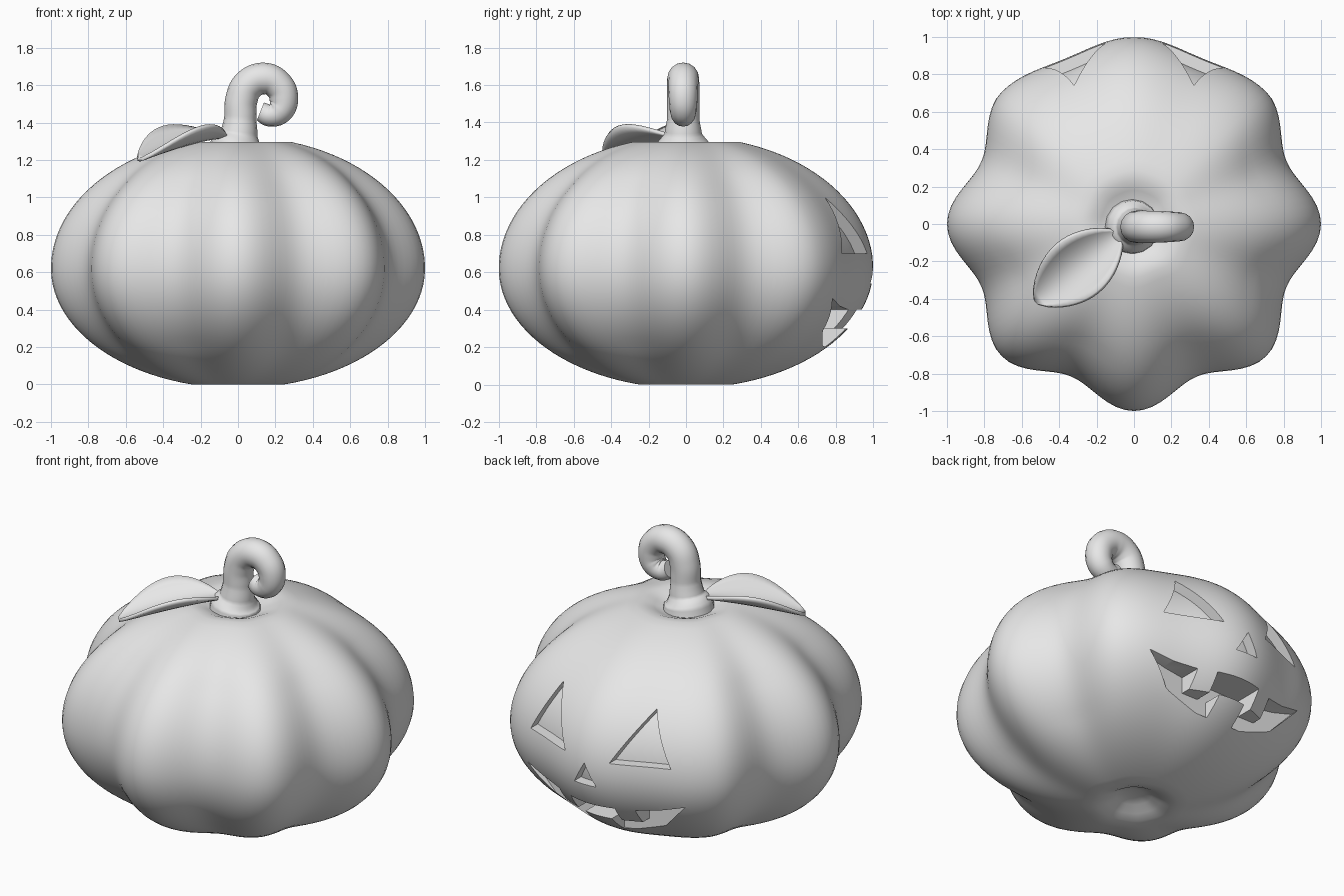
import bpy, bmesh, math
from math import sin, cos, pi, sqrt

cube = bpy.data.objects.get("Cube")
if cube:
    bpy.data.objects.remove(cube)

grey = bpy.data.materials.new("plain_grey")
grey.use_nodes = True
grey.diffuse_color = (0.8, 0.8, 0.8, 1)
grey.node_tree.nodes["Principled BSDF"].inputs["Base Color"].default_value = (0.8, 0.8, 0.8, 1)


def add_mesh(name, bm):
    bmesh.ops.recalc_face_normals(bm, faces=bm.faces)
    mesh = bpy.data.meshes.new(name)
    bm.to_mesh(mesh)
    bm.free()
    obj = bpy.data.objects.new(name, mesh)
    bpy.context.collection.objects.link(obj)
    mesh.materials.append(grey)
    return obj


def activate(obj):
    bpy.ops.object.select_all(action='DESELECT')
    obj.select_set(True)
    bpy.context.view_layer.objects.active = obj


def smooth(obj, degrees):
    activate(obj)
    bpy.ops.object.shade_smooth_by_angle(angle=math.radians(degrees))


def cut(obj, cutter):
    mod = obj.modifiers.new("cut", 'BOOLEAN')
    mod.operation, mod.solver, mod.object = 'DIFFERENCE', 'EXACT', cutter
    activate(obj)
    bpy.ops.object.modifier_apply(modifier=mod.name)


def prism(name, outline, y0, y1):
    # Outline in x and z, pushed along y
    bm = bmesh.new()
    face = bm.faces.new([bm.verts.new((x, y0, z)) for x, z in outline])
    new = bmesh.ops.extrude_face_region(bm, geom=[face])["geom"]
    verts = [v for v in new if isinstance(v, bmesh.types.BMVert)]
    bmesh.ops.translate(bm, vec=(0, y1 - y0, 0), verts=verts)
    bmesh.ops.triangulate(bm, faces=[f for f in bm.faces if len(f.verts) > 4])
    return add_mesh(name, bm)


# Pumpkin: squashed profile with dents at both ends
def profile(steps=44):
    pts = [(0.05, 0.07), (0.1, 0.055), (0.15, 0.025), (0.2, 0.006)]
    for i in range(steps + 1):
        a = -1.32 + i / steps * 2.6
        height = 0.64 if a < 0 else 0.705
        pts.append((cos(a), 0.62 + height * sin(a)))
    return pts + [(0.23, 1.294), (0.18, 1.275), (0.12, 1.25), (0.05, 1.245)]


def pumpkin(name, inset=0.0, sides=128):
    bm = bmesh.new()
    rings = []
    for r, z in profile():
        ring = []
        for i in range(sides):
            a = 2 * pi * i / sides
            # Ribs are shallow on the carved side
            depth = 0.042 if sin(a) > 0.708 else 0.118
            rib = depth * (1 - cos(8 * a)) / 2 * min(1, r * 1.3)
            k = r * (1 - rib) * (1 - inset)
            ring.append(bm.verts.new((k * cos(a), k * sin(a), 0.62 + (z - 0.62) * (1 - inset))))
        rings.append(ring)
    for low, high in zip(rings, rings[1:]):
        for i in range(sides):
            j = (i + 1) % sides
            bm.faces.new((low[i], low[j], high[j], high[i]))
    for ring in (rings[0], rings[-1]):
        bm.faces.new(ring)
    return add_mesh(name, bm)


body = pumpkin("pumpkin_body")
core = pumpkin("core_helper", 0.065)

# Carved eyes and nose: shallow pockets that follow the skin
cutters = []
for side in (-1, 1):
    eye = [(side * 0.15, 0.7), (side * 0.48, 0.7), (side * 0.32, 1.0)]
    cutters.append(prism("eye_cutter", eye, 0.5, 1.2))
cutters.append(prism("nose_cutter", [(-0.075, 0.54), (0.075, 0.54), (0, 0.675)], 0.5, 1.2))
for c in cutters:
    cut(c, core)

# Carved grin with two upper teeth and one lower tooth, flat at the back
half = [(0.09, 0.3), (0.09, 0.2), (0.22, 0.215), (0.38, 0.29), (0.54, 0.46),
        (0.4, 0.42), (0.26, 0.4), (0.26, 0.3), (0.15, 0.3), (0.15, 0.4)]
mouth = half + [(-x, z) for x, z in reversed(half)]
cutters.append(prism("mouth_cutter", mouth, 0.73, 1.2))
for c in cutters:
    cut(body, c)
for helper in cutters + [core]:
    bpy.data.objects.remove(helper)
smooth(body, 35)

# Curled stem: tapered tube along a spiral
path = [(-0.01, 1.235, 0.15), (-0.005, 1.29, 0.14), (0.005, 1.34, 0.1), (0.012, 1.42, 0.086),
        (0.018, 1.52, 0.086), (0.055, 1.6, 0.086), (0.14, 1.635, 0.085), (0.215, 1.6, 0.08),
        (0.245, 1.53, 0.077), (0.225, 1.465, 0.072), (0.17, 1.44, 0.062), (0.12, 1.46, 0.05)]
curve = bpy.data.curves.new("stem", 'CURVE')
curve.dimensions = '3D'
curve.bevel_depth = 1
curve.bevel_resolution = 6
curve.use_fill_caps = True
spline = curve.splines.new('BEZIER')
spline.resolution_u = 8
spline.bezier_points.add(len(path) - 1)
for p, (x, z, r) in zip(spline.bezier_points, path):
    p.co = (x, -0.015, z)
    p.radius = r
    p.handle_left_type = p.handle_right_type = 'AUTO'
stem = bpy.data.objects.new("stem", curve)
bpy.context.collection.objects.link(stem)
curve.materials.append(grey)
activate(stem)
bpy.ops.object.convert(target='MESH')
smooth(bpy.context.object, 50)

# Cupped leaf lying on the shoulder
bm = bmesh.new()
rows, cols = 18, 10
grid = []
for i in range(rows + 1):
    u = 0.01 + 0.98 * i / rows
    width = 0.168 * sin(pi * u) ** 0.65
    row = []
    for j in range(cols + 1):
        v = 2 * j / cols - 1
        x = -0.07 - 0.46 * u + 0.62 * width * v
        y = -0.05 - 0.37 * u - 0.78 * width * v
        z = 1.325 - 0.125 * u ** 1.5 + 0.095 * sin(pi * u) * v * v
        row.append(bm.verts.new((x, y, z)))
    grid.append(row)
for a, b in zip(grid, grid[1:]):
    for j in range(cols):
        bm.faces.new((a[j], a[j + 1], b[j + 1], b[j]))
leaf = add_mesh("leaf", bm)
solid = leaf.modifiers.new("thickness", 'SOLIDIFY')
solid.thickness = 0.02
solid.offset = 0
smooth(leaf, 40)
